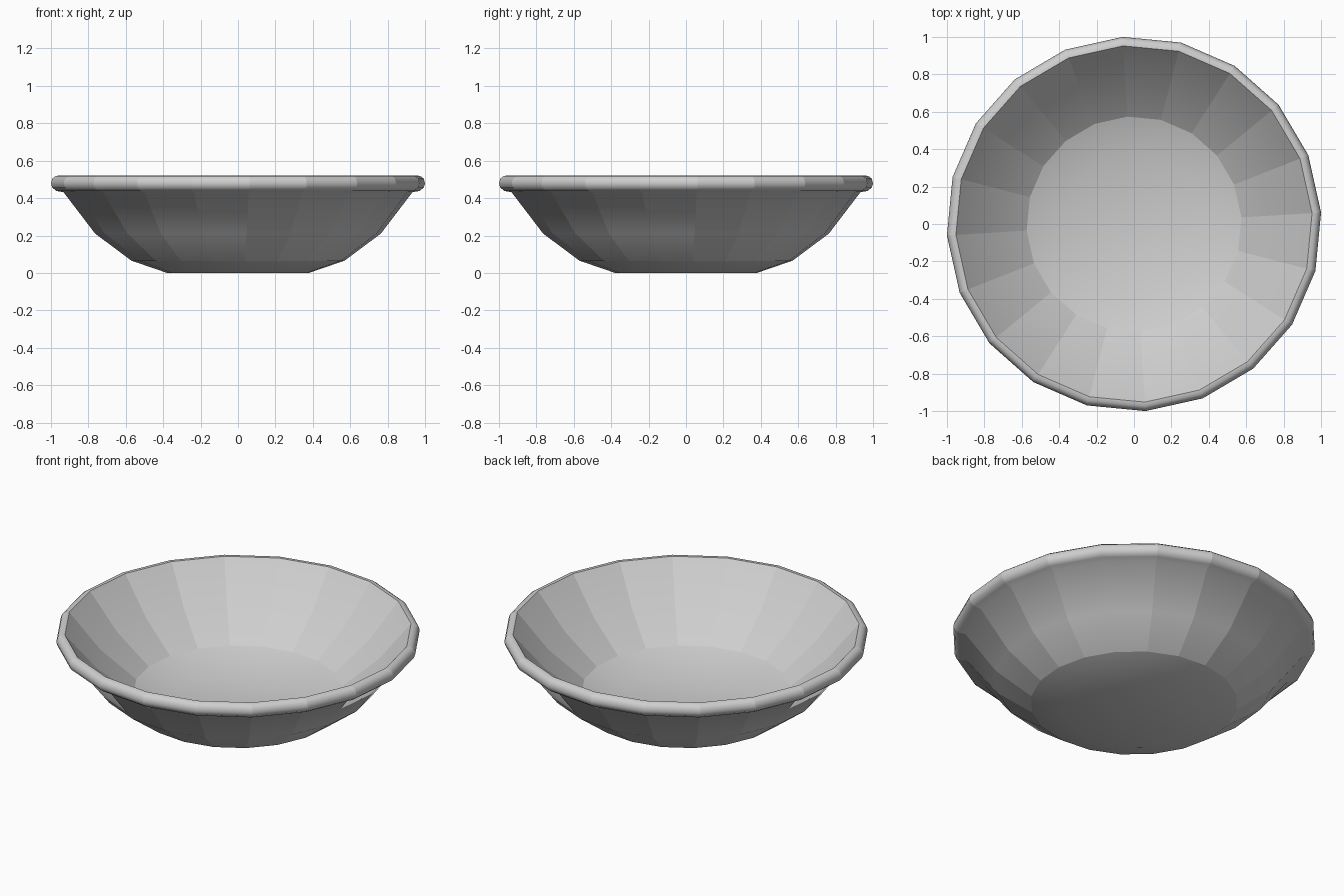
import bpy, bmesh, math

cube = bpy.data.objects.get("Cube")
if cube:
    bpy.data.objects.remove(cube, do_unlink=True)

SIDES = 20
OFFSET = math.radians(3.5)

# Single plain grey
grey = bpy.data.materials.new("plain_grey")
grey.use_nodes = True
colour = (0.62, 0.62, 0.62, 1)
grey.diffuse_color = colour
grey.node_tree.nodes["Principled BSDF"].inputs["Base Color"].default_value = colour


def lathe(name, profile, sharp_rings, smooth_bands):
    """Turn an (r, z) profile into a faceted solid with capped ends."""
    bm = bmesh.new()
    angles = [OFFSET + math.tau * i / SIDES for i in range(SIDES)]
    rings = [[bm.verts.new((r * math.cos(a), r * math.sin(a), z)) for a in angles]
             for r, z in profile]
    for lower, upper in zip(rings, rings[1:]):
        for i in range(SIDES):
            j = (i + 1) % SIDES
            bm.faces.new((lower[i], lower[j], upper[j], upper[i]))
    bm.faces.new(rings[0])
    bm.faces.new(rings[-1])
    bmesh.ops.recalc_face_normals(bm, faces=bm.faces)
    for face in bm.faces:
        face.smooth = True
    # Crisp creases: chosen rings, and the seams between wall panels
    for k in sharp_rings:
        for i in range(SIDES):
            bm.edges.get((rings[k][i], rings[k][(i + 1) % SIDES])).smooth = False
    for k, (lower, upper) in enumerate(zip(rings, rings[1:])):
        if k not in smooth_bands:
            for a, b in zip(lower, upper):
                bm.edges.get((a, b)).smooth = False
    mesh = bpy.data.meshes.new(name)
    bm.to_mesh(mesh)
    bm.free()
    mesh.materials.append(grey)
    obj = bpy.data.objects.new(name, mesh)
    bpy.context.collection.objects.link(obj)


# Outside from the foot up, over the rolled lip, then inside down to the floor
outside = [(0.38, 0), (0.57, 0.065), (0.765, 0.21), (0.935, 0.432)]
lip = [(0.972, 0.438), (0.994, 0.455), (1.002, 0.479),
       (0.994, 0.505), (0.976, 0.519), (0.954, 0.52)]
inside = [(0.775, 0.31), (0.575, 0.155), (0.38, 0.09)]
bowl = outside + lip + inside

foot_edge = 1
lip_edge = len(outside) + len(lip) - 1
floor_edge = len(bowl) - 2
lathe("bowl", bowl, (foot_edge, lip_edge, floor_edge), (0, floor_edge))
